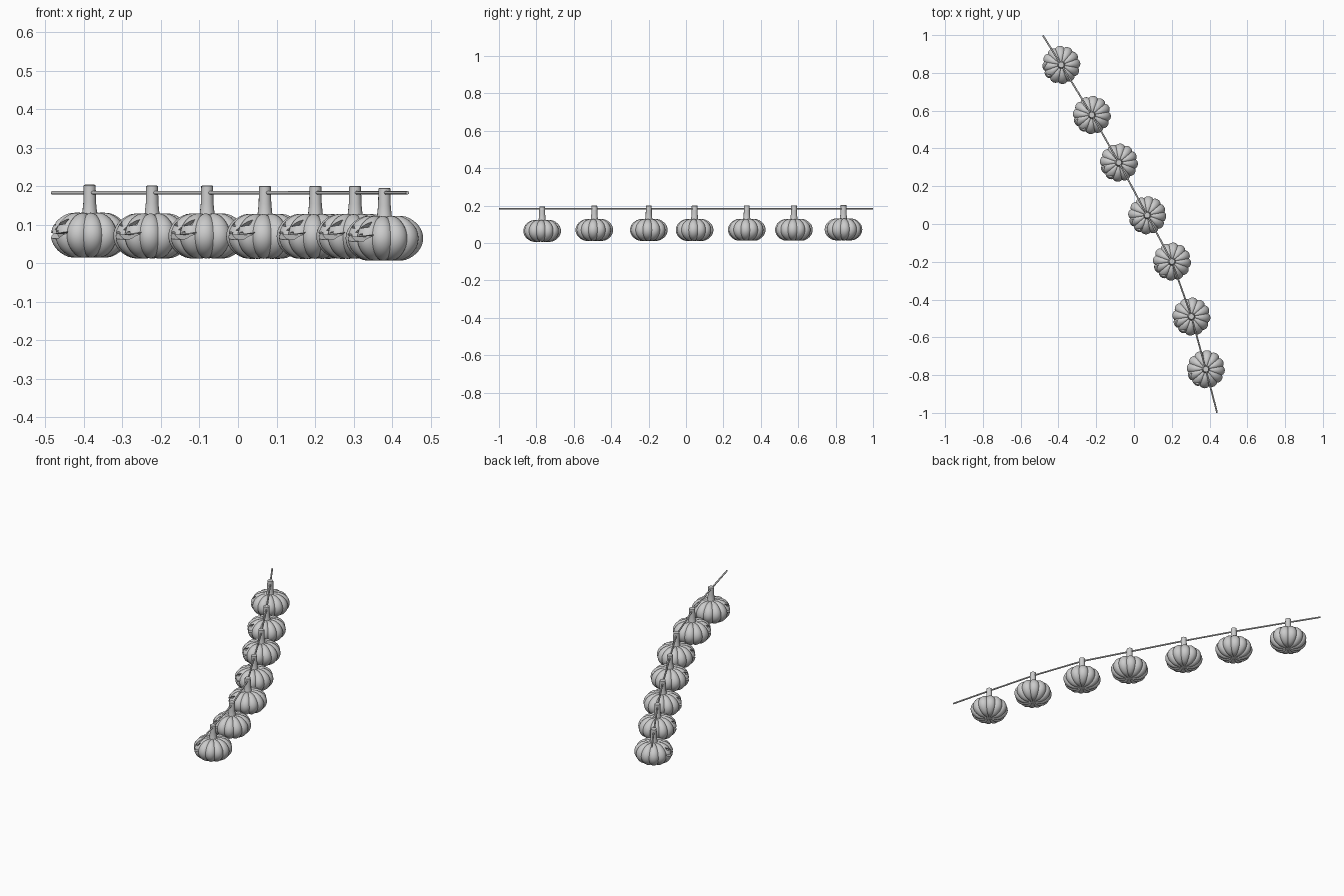
import bpy, bmesh
from math import sin, cos, pi, radians
from mathutils import Vector

if "Cube" in bpy.data.objects:
    bpy.data.objects.remove(bpy.data.objects["Cube"])

LOBES, SEG, RINGS = 12, 96, 22
R, H = 0.101, 0.065


def obj_from_bm(name, bm):
    bmesh.ops.recalc_face_normals(bm, faces=bm.faces[:])
    me = bpy.data.meshes.new(name)
    bm.to_mesh(me)
    bm.free()
    ob = bpy.data.objects.new(name, me)
    bpy.context.collection.objects.link(ob)
    return ob


def lathe(name, profile, seg, lobe_depth=0.0):
    """Revolve (r, z) points, pinching the radius between lobes; both ends capped."""
    bm = bmesh.new()
    rings = []
    for r, z in profile:
        ring = []
        for i in range(seg):
            a = 2 * pi * i / seg
            k = 1 - lobe_depth * (1 - abs(sin(LOBES * a / 2)) ** 0.7)
            # the grooves also pull the surface toward the middle height
            zz = H + (z - H) * (1 - (1 - k) * 0.8) if lobe_depth else z
            ring.append(bm.verts.new((r * k * cos(a), r * k * sin(a), zz)))
        rings.append(ring)
    for lo, hi in zip(rings, rings[1:]):
        for i in range(seg):
            j = (i + 1) % seg
            bm.faces.new((lo[i], lo[j], hi[j], hi[i]))
    bm.faces.new(rings[0][::-1])
    bm.faces.new(rings[-1])
    return obj_from_bm(name, bm)


def smooth(ob, angle=30):
    bpy.ops.object.select_all(action='DESELECT')
    ob.select_set(True)
    bpy.context.view_layer.objects.active = ob
    bpy.ops.object.shade_smooth_by_angle(angle=radians(angle))


# pumpkin body: squashed lobed ball with dimpled top and bottom
profile = []
for i in range(RINGS + 1):
    t = pi * (0.04 + 0.92 * i / RINGS)
    r = R * sin(t) ** 0.85
    dip = 0.014 * max(0, 1 - r / (0.6 * R)) ** 1.5
    c = -cos(t)
    profile.append((r, H + H * c - (dip if c > 0 else -dip)))
body = lathe("pumpkin_body", profile, SEG, 0.09)

# carved face: prisms cut shallowly into the +x side
eye = [(0.010, 0.090), (0.036, 0.094), (0.032, 0.108)]
nose = [(-0.006, 0.080), (0.006, 0.080), (0, 0.089)]
half_mouth = [(0, 0.056), (0.030, 0.058), (0.054, 0.076), (0.034, 0.071),
              (0.026, 0.071), (0.026, 0.077), (0.014, 0.075), (0.014, 0.069), (0, 0.068)]
mouth = half_mouth + [(-y, z) for y, z in half_mouth[-2:0:-1]]
cut = bmesh.new()
for shape, floor in ((eye, 0.068), ([(-y, z) for y, z in eye], 0.068),
                     (nose, 0.083), (mouth, 0.073)):
    face = cut.faces.new([cut.verts.new((floor, y, z)) for y, z in shape])
    ext = bmesh.ops.extrude_face_region(cut, geom=[face], use_keep_orig=True)
    bmesh.ops.translate(cut, vec=Vector((0.13 - floor, 0, 0)),
                        verts=[v for v in ext["geom"] if isinstance(v, bmesh.types.BMVert)])
cutter = obj_from_bm("face_cutter", cut)
cutter.hide_render = True
mod = body.modifiers.new("carve", 'BOOLEAN')
mod.operation, mod.solver, mod.object = 'DIFFERENCE', 'EXACT', cutter
carved = bpy.data.meshes.new_from_object(
    body.evaluated_get(bpy.context.evaluated_depsgraph_get()))
body.modifiers.clear()
body.data = carved
bpy.data.objects.remove(cutter)
smooth(body)

# stem: slightly flared post
stem = lathe("pumpkin_stem", [(0.024, 0.108), (0.019, 0.125), (0.0165, 0.15),
                              (0.0155, 0.194), (0.012, 0.196)], 16)
smooth(stem)

# x, y, lift, facing angle of each pumpkin along the string
spots = [(-0.385, 0.842, 0.008, 200), (-0.223, 0.577, 0.006, 220),
         (-0.080, 0.325, 0.006, 220), (0.070, 0.046, 0.005, 220),
         (0.201, -0.199, 0.005, 220), (0.304, -0.490, 0.005, 220),
         (0.380, -0.769, 0.000, 220)]
for n, (x, y, z, ang) in enumerate(spots):
    for part in (body, stem):
        ob = part if n == 0 else part.copy()
        if n:
            bpy.context.collection.objects.link(ob)
        ob.location = (x, y, z)
        ob.rotation_euler.z = radians(ang)

# cable running through all the stems
cu = bpy.data.curves.new("cable", 'CURVE')
cu.dimensions = '3D'
cu.bevel_depth, cu.bevel_resolution, cu.use_fill_caps = 0.0045, 2, True
path = [(-0.482, 0.998)] + [s[:2] for s in spots] + [(0.44, -0.999)]
sp = cu.splines.new('POLY')
sp.points.add(len(path) - 1)
for p, (x, y) in zip(sp.points, path):
    p.co = (x, y, 0.183, 1)
cable = bpy.data.objects.new("cable", cu)
bpy.context.collection.objects.link(cable)
